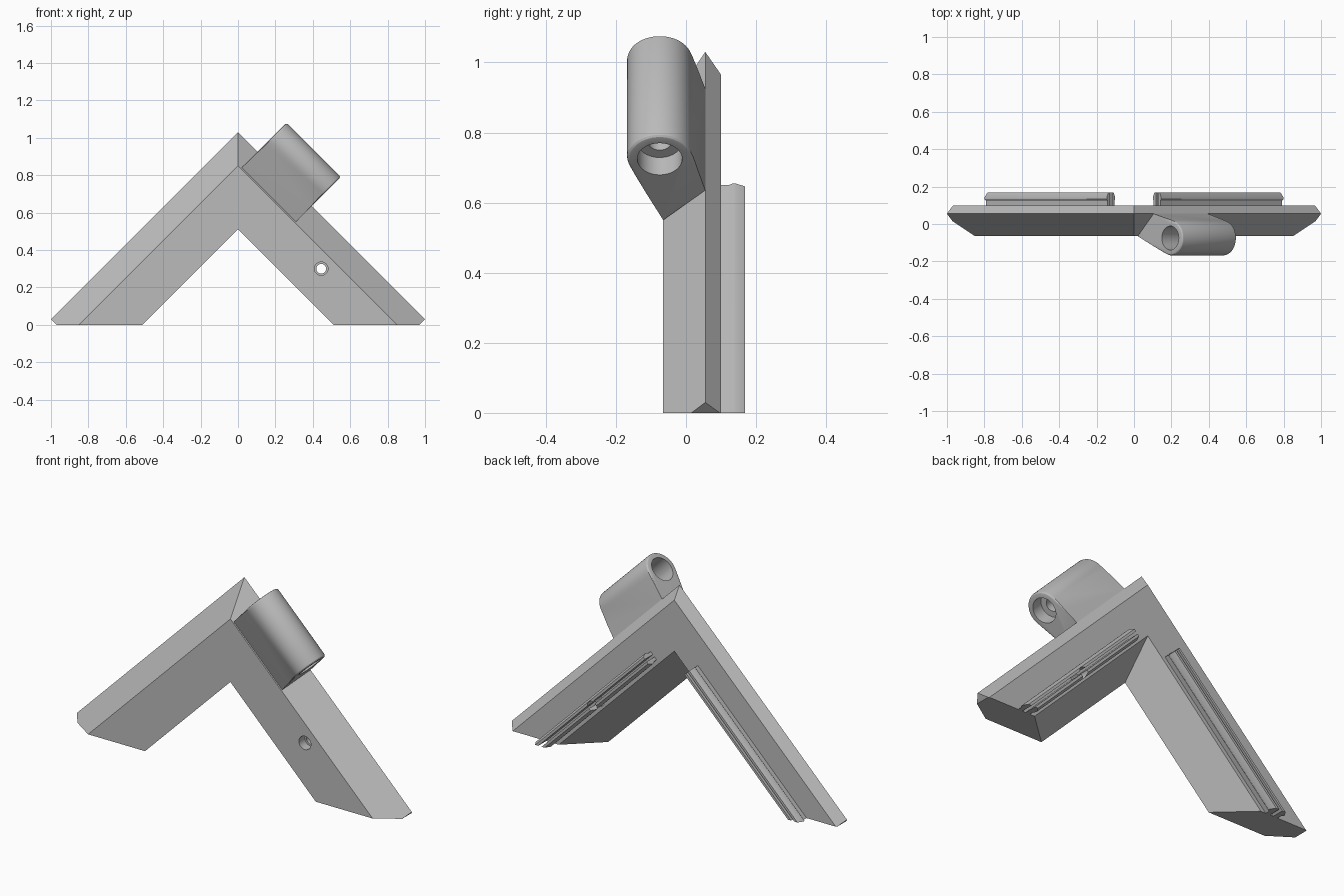
import bpy, bmesh, math
from mathutils import Vector, Matrix

cube = bpy.data.objects.get("Cube")
if cube:
    bpy.data.objects.remove(cube, do_unlink=True)

R2 = math.sqrt(2)
grey = bpy.data.materials.new("plain_grey")
grey.use_nodes = True
grey.diffuse_color = (0.5, 0.5, 0.5, 1)
grey.node_tree.nodes["Principled BSDF"].inputs["Base Color"].default_value = (0.5, 0.5, 0.5, 1)


def place(along, y, height):
    """Arm space (along the arm, depth, outward from the arm) to model space."""
    return Vector(((height + along) / R2, y, (height - along) / R2))


def prism(bm, profile, start, end):
    """Sweep a (depth, outward) profile along the arm."""
    rings = [[bm.verts.new(place(a, y, p)) for y, p in profile] for a in (start, end)]
    bm.faces.new(rings[0])
    bm.faces.new(rings[1])
    n = len(profile)
    for i in range(n):
        j = (i + 1) % n
        bm.faces.new((rings[0][i], rings[0][j], rings[1][j], rings[1][i]))
    bmesh.ops.recalc_face_normals(bm, faces=bm.faces)
    return rings


def slice_off(bm, normal, fill):
    """Remove everything on the side the normal points to, through the origin."""
    geom = bm.verts[:] + bm.edges[:] + bm.faces[:]
    cut = bmesh.ops.bisect_plane(bm, geom=geom, plane_co=(0, 0, 0), plane_no=normal, clear_outer=True)
    if fill:
        edges = [e for e in cut["geom_cut"] if isinstance(e, bmesh.types.BMEdge)]
        bmesh.ops.contextual_create(bm, geom=edges)


def make_object(name, bm):
    bmesh.ops.recalc_face_normals(bm, faces=bm.faces)
    mesh = bpy.data.meshes.new(name)
    bm.to_mesh(mesh)
    bm.free()
    mesh.materials.append(grey)
    obj = bpy.data.objects.new(name, mesh)
    bpy.context.collection.objects.link(obj)
    return obj


def mirror(obj):
    mod = obj.modifiers.new("mirror", 'MIRROR')
    mod.merge_threshold = 0.0005


def cutter(name, centre, axis, radius, depth, far_radius=None):
    """Round cutter centred on a point."""
    bm = bmesh.new()
    turn = Vector(axis).to_track_quat('Z', 'Y').to_matrix().to_4x4()
    bmesh.ops.create_cone(bm, cap_ends=True, segments=40, radius1=radius,
                          radius2=far_radius or radius, depth=depth,
                          matrix=Matrix.Translation(centre) @ turn)
    obj = make_object(name, bm)
    obj.hide_render = True
    return obj


def drill(obj, cutters):
    for c in cutters:
        mod = obj.modifiers.new(c.name, 'BOOLEAN')
        mod.operation = 'DIFFERENCE'
        mod.solver = 'EXACT'
        mod.object = c


def bake(obj):
    """Apply the modifiers and smooth the round surfaces."""
    bpy.context.view_layer.update()
    graph = bpy.context.evaluated_depsgraph_get()
    mesh = bpy.data.meshes.new_from_object(obj.evaluated_get(graph))
    obj.modifiers.clear()
    obj.data = mesh
    mesh.shade_smooth()
    mesh.set_sharp_from_angle(angle=math.radians(25))


# Corner frame: two mitred arms with a bevelled outer edge and sloping inner side
bm = bmesh.new()
frame_profile = [(-0.065, 0.51 / R2), (-0.065, 0.85 / R2), (0.055, 1.03 / R2),
                 (0.1, 0.965 / R2), (0.1, 0.69 / R2)]
prism(bm, frame_profile, -1.5, 0.97 / R2)
slice_off(bm, (0, 0, -1), True)
slice_off(bm, (-1, 0, 0), False)
corner_frame = make_object("corner_frame", bm)
mirror(corner_frame)

# Snap rails: a pair of barbed strips on the back of each arm
bm = bmesh.new()
middle = 0.755 / R2
for side in (-1, 1):
    strip = [(0.095, 0.007), (0.095, 0.025), (0.122, 0.025), (0.133, 0.032),
             (0.142, 0.032), (0.168, 0.02), (0.168, 0.007)]
    prism(bm, [(y, middle + side * p) for y, p in strip], -0.36, 0.9)
slice_off(bm, (0, 0, -1), True)
snap_rails = make_object("snap_rails", bm)
mirror(snap_rails)

# Screw hole through one arm
hole_at = Vector((0.445, 0.05, 0.3))
screw_hole = cutter("screw_hole_cutter", hole_at, (0, 1, 0), 0.026, 0.5)
screw_sink = cutter("screw_sink_cutter", Vector((0.445, -0.05, 0.3)), (0, 1, 0), 0.036, 0.07)
drill(corner_frame, [screw_hole, screw_sink])
drill(snap_rails, [screw_hole])

# Barrel: round tube blended into the bevelled edge of one arm
cy, cp, r = -0.075, 1.34 / R2 - 0.093, 0.093
foot = [(-0.065, 0.86 / R2), (0.055, 1.03 / R2)]


def tangent(point, side):
    """Angle on the circle where the line from a point touches it."""
    dy, dp = point[0] - cy, point[1] - cp
    return math.atan2(dp, dy) + side * math.acos(r / math.hypot(dy, dp))


first = tangent(foot[1], 1)
last = tangent(foot[0], -1) % math.tau
while last < first:
    last += math.tau
steps = 36
arc = [(cy + r * math.cos(t), cp + r * math.sin(t))
       for t in (first + (last - first) * i / steps for i in range(steps + 1))]
start, end = -0.58, -0.17
bm = bmesh.new()
rings = prism(bm, foot + arc, start, end)
rim = [bm.edges.get((ring[i], ring[i + 1])) for ring in rings for i in range(2, len(ring) - 1)]
bmesh.ops.bevel(bm, geom=rim, offset=0.012, segments=3, profile=0.5, affect='EDGES')
barrel = make_object("barrel", bm)
axis = (1, 0, -1)
drill(barrel, [
    cutter("bore_cutter", place((start + end) / 2, cy, cp), axis, 0.034, 0.8),
    cutter("lower_seat_cutter", place(end, cy, cp), axis, 0.064, 0.14),
    cutter("upper_seat_cutter", place(start, cy, cp), axis, 0.064, 0.4)])

for part in (corner_frame, snap_rails, barrel):
    bake(part)
for obj in [o for o in bpy.data.objects if o.name.endswith("_cutter")]:
    bpy.data.objects.remove(obj, do_unlink=True)
